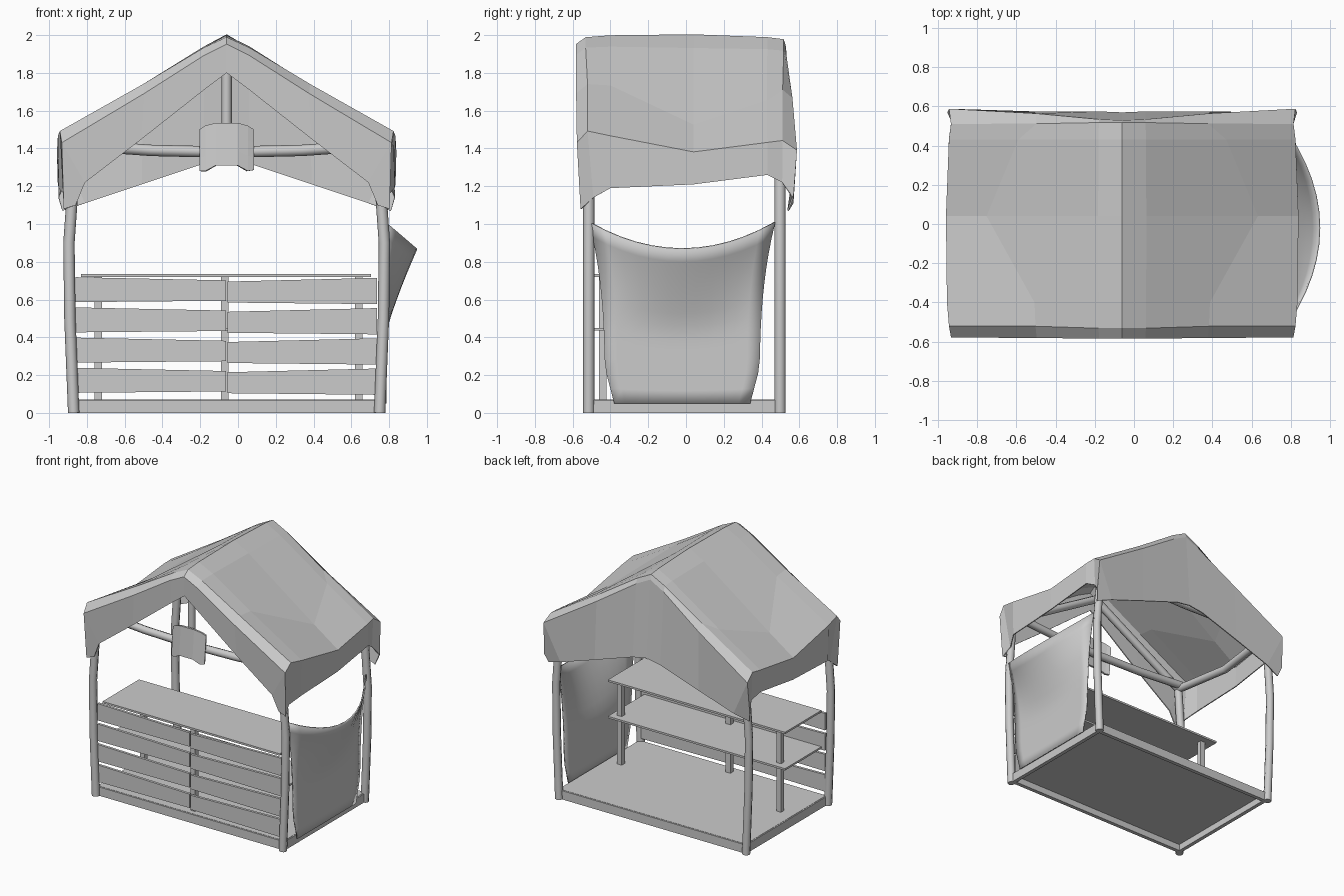
import bpy
import bmesh
from mathutils import Vector

if "Cube" in bpy.data.objects:
    bpy.data.objects.remove(bpy.data.objects["Cube"], do_unlink=True)

MID = -0.06          # centre line of the frame
FRONT, BACK = -0.515, 0.498

grey = bpy.data.materials.new("plain_grey")
grey.use_nodes = True
grey.diffuse_color = (0.6, 0.6, 0.6, 1)
grey.node_tree.nodes["Principled BSDF"].inputs["Base Color"].default_value = (0.6, 0.6, 0.6, 1)


def add(name, data):
    obj = bpy.data.objects.new(name, data)
    bpy.context.collection.objects.link(obj)
    data.materials.append(grey)
    return obj


def box(name, x0, x1, y0, y1, z0, z1, tilt=0):
    """Box between two corners; tilt raises the -x end and lowers the +x end."""
    bm = bmesh.new()
    bmesh.ops.create_cube(bm, size=1)
    for v in bm.verts:
        x, y, z = v.co + Vector((0.5, 0.5, 0.5))
        v.co = (x0 + x * (x1 - x0), y0 + y * (y1 - y0),
                z0 + z * (z1 - z0) + tilt * (0.5 - x) * (2 * z - 0.6))
    mesh = bpy.data.meshes.new(name)
    bm.to_mesh(mesh)
    bm.free()
    return add(name, mesh)


def pole(name, points, radius=0.03):
    """Eight-sided round pole along a path."""
    curve = bpy.data.curves.new(name, "CURVE")
    curve.dimensions = "3D"
    curve.bevel_depth = radius
    curve.bevel_resolution = 2
    curve.use_fill_caps = True
    spline = curve.splines.new("POLY")
    spline.points.add(len(points) - 1)
    for p, co in zip(spline.points, points):
        p.co = (*co, 1)
    return add(name, curve)


def sheet(name, rows, thickness, smooth=False):
    """Cloth or plate skinned over rows of points."""
    bm = bmesh.new()
    grid = [[bm.verts.new(p) for p in row] for row in rows]
    for a, b in zip(grid, grid[1:]):
        for i in range(len(a) - 1):
            bm.faces.new((a[i], a[i + 1], b[i + 1], b[i])).smooth = smooth
    bmesh.ops.recalc_face_normals(bm, faces=bm.faces)
    mesh = bpy.data.meshes.new(name)
    bm.to_mesh(mesh)
    bm.free()
    obj = add(name, mesh)
    mod = obj.modifiers.new("thickness", "SOLIDIFY")
    mod.thickness = thickness
    mod.offset = 0
    return obj


# Floor: thin board on a rim
box("floor_board", -0.86, 0.75, -0.5, 0.49, 0.05, 0.07)
for name, y in (("front_rim", -0.51), ("back_rim", 0.47)):
    box(name, -0.86, 0.75, y, y + 0.03, 0, 0.068)
for name, x in (("right_rim", -0.87), ("left_rim", 0.73)):
    box(name, x, x + 0.03, -0.5, 0.49, 0, 0.068)

# Bowed corner posts and the roof frame
for side, s in (("right", -1), ("left", 1)):
    for end, y in (("front", FRONT), ("back", BACK)):
        pole(f"{end}_{side}_post", [(MID + s * u, y, z) for u, z in
             ((0.81, 0), (0.83, 0.5), (0.835, 0.9), (0.815, 1.18), (0.8, 1.4))])
        pole(f"{end}_{side}_rafter", [(MID + s * 0.8, y, 1.4), (MID, y, 1.87)])
    pole(f"{side}_side_beam", [(MID + s * u, y, z) for u, y, z in
         ((0.8, FRONT, 1.4), (0.82, 0, 1.35), (0.8, BACK, 1.4))])
for end, y in (("front", FRONT + 0.03), ("back", BACK)):
    pole(f"{end}_cross_beam", [(MID + u, y, 1.38 + 0.06 * u * u) for u in (-0.8, -0.4, 0, 0.4, 0.8)])
pole("front_king_post", [(MID, FRONT + 0.03, 1.38), (MID, FRONT + 0.03, 1.86)], 0.027)

# Counter, shelf and legs
box("counter_top", -0.83, 0.705, -0.49, -0.04, 0.72, 0.735)
box("lower_shelf", -0.83, 0.705, -0.49, -0.04, 0.435, 0.45)
for name, x, y in (("right_leg", -0.74, -0.11), ("left_leg", 0.64, -0.11), ("middle_leg", -0.07, -0.44)):
    box("counter_" + name, x - 0.02, x + 0.02, y - 0.02, y + 0.02, 0.06, 0.725)

# Front planks, slightly crooked
for i in range(4):
    z = 0.105 + i * 0.16
    box(f"right_plank_{i}", -0.86, -0.063, -0.51, -0.49, z + 0.005, z + 0.125, 0.012)
    box(f"left_plank_{i}", -0.055, 0.735, -0.51, -0.49, z - 0.005, z + 0.12, -0.014)


# Cloth roof: half rings run skirt, eave, slope, crown, ridge
def ring(y, skirt, eave, slope_u, ridge):
    ev, rv = Vector(eave), Vector((0, ridge))
    crown = rv.lerp(ev, 0.135)
    crown.y += 0.012
    slope = rv.lerp(ev, slope_u)
    ys = y if isinstance(y, tuple) else (y,) * 5
    return [(u, yy, z) for (u, z), yy in zip((skirt, eave, slope, crown, (0, ridge)), ys)]


def hem(y, outline):
    return [(u, yy, z) for (u, z), yy in zip(outline, y)]


half_rings = [
    hem((-0.55, -0.56, -0.57, -0.575, -0.575),
        ((0.8, 1.1), (0.75, 1.22), (0.45, 1.45), (0.12, 1.71), (0, 1.8))),
    ring((-0.555, -0.575, -0.578, -0.58, -0.58), (0.86, 1.08), (0.87, 1.43), 0.5, 1.95),
    ring((-0.49, -0.52, -0.52, -0.53, -0.53), (0.84, 1.14), (0.88, 1.49), 0.5, 1.985),
    ring(-0.4, (0.885, 1.19), (0.89, 1.465), 0.5, 1.995),
    ring(0.04, (0.89, 1.21), (0.895, 1.38), 0.77, 2.0),
    ring(0.43, (0.88, 1.26), (0.88, 1.43), 0.6, 1.985),
    ring((0.51, 0.51, 0.51, 0.515, 0.515), (0.86, 1.22), (0.87, 1.44), 0.5, 1.975),
    ring((0.565, 0.585, 0.56, 0.53, 0.525), (0.89, 1.14), (0.88, 1.39), 0.5, 1.94),
    hem((0.54, 0.565, 0.57, 0.57, 0.565),
        ((0.87, 1.07), (0.75, 1.11), (0.45, 1.21), (0.12, 1.32), (0, 1.34))),
]
sheet("cloth_roof", [
    [(MID - u, y, z) for u, y, z in half] + [(MID + u, y, z) for u, y, z in half[-2::-1]]
    for half in half_rings], 0.008)


# Billowing side curtain hung between the left posts
def curtain_point(a, t):
    """a runs -1..1 across, t runs 0..1 from bottom to top."""
    width = 0.36 + 0.05 * min(1, t * 5) + 0.08 * t ** 3
    z = 0.05 + t * (0.82 + 0.14 * a * a)
    billow = max(0, (t - 0.45) / 0.55) ** 1.2 * (1 - a * a)
    return (0.78 + 0.165 * billow, -0.02 + a * width, z)


sheet("side_curtain", [[curtain_point(i / 6 - 1, j / 12) for i in range(13)]
                       for j in range(13)], 0.01, True)

# Blank curved sign hanging in the gable
columns = ((-1, 1.28, 1.5), (-0.78, 1.28, 1.52), (-0.4, 1.31, 1.535),
           (0.4, 1.31, 1.535), (0.78, 1.28, 1.52), (1, 1.285, 1.5))
sheet("hanging_sign", [
    [(MID + 0.14 * a, -0.545 + 0.03 * a * a + 0.02 * (t - 0.5), lo + t * (hi - lo)) for a, lo, hi in columns]
    for t in (0, 0.33, 0.67, 1)], 0.02)
